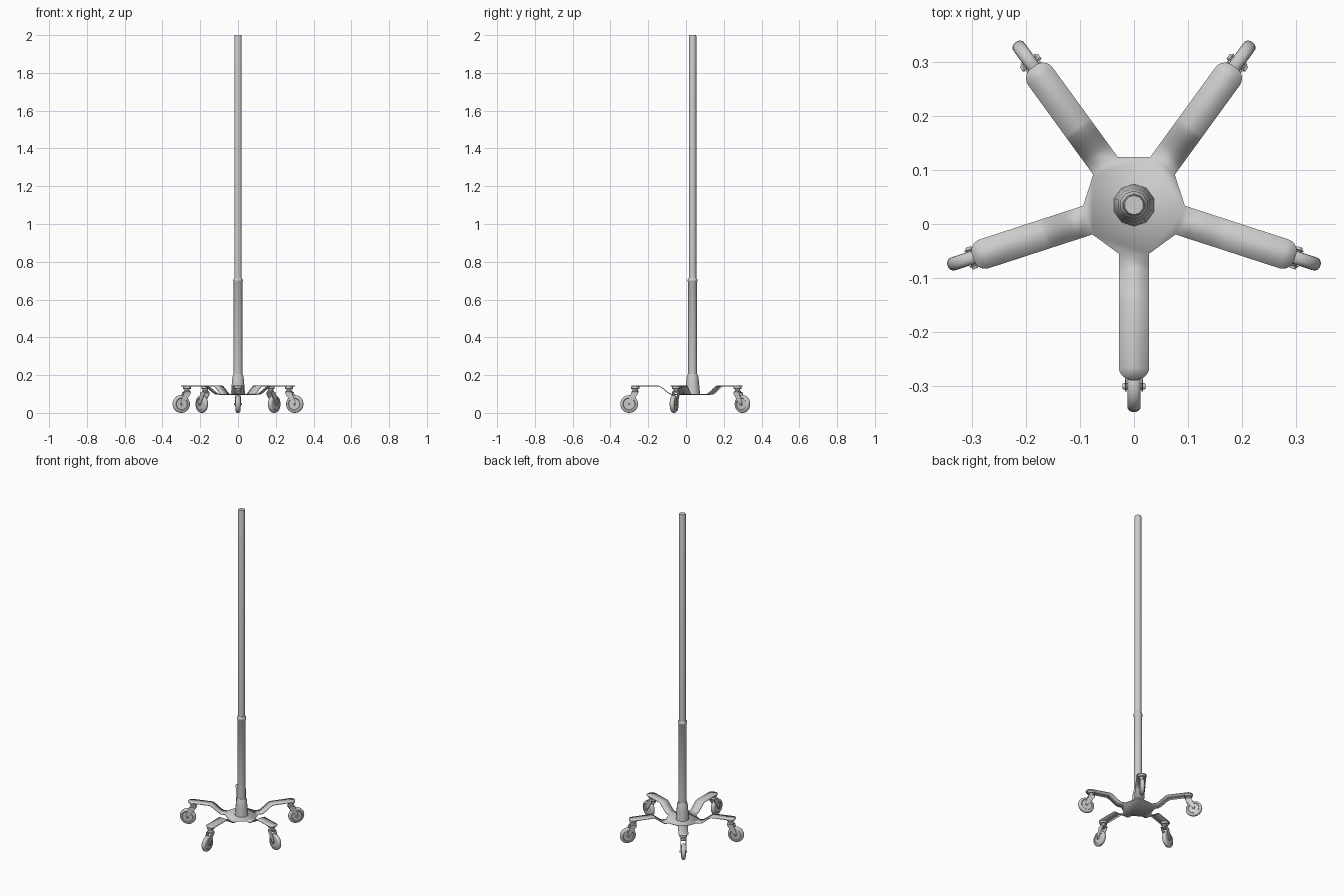
import bpy, bmesh, math
from mathutils import Matrix, Vector

if "Cube" in bpy.data.objects:
    bpy.data.objects.remove(bpy.data.objects["Cube"])

CY = 0.035            # pole centre in y
HALF_W = 0.028        # half width of an arm
# angle, arm tip distance, wheel axle distance, caster stem distance
ARMS = [(-90, 0.323, 0.336, 0.304), (-18, 0.314, 0.316, 0.284), (54, 0.317, 0.326, 0.294),
        (126, 0.317, 0.326, 0.294), (198, 0.314, 0.316, 0.284)]


def finish(name, bm, angle=35):
    bmesh.ops.recalc_face_normals(bm, faces=bm.faces[:])
    me = bpy.data.meshes.new(name)
    bm.to_mesh(me)
    bm.free()
    ob = bpy.data.objects.new(name, me)
    bpy.context.collection.objects.link(ob)
    bpy.ops.object.select_all(action='DESELECT')
    bpy.context.view_layer.objects.active = ob
    ob.select_set(True)
    bpy.ops.object.shade_smooth_by_angle(angle=math.radians(angle))
    return ob


def lathe(bm, profile, sides, matrix=Matrix(), start=0.0):
    """Closed solid of revolution from (radius, height) points."""
    rings = []
    for r, z in profile:
        rings.append([bm.verts.new(matrix @ Vector((
            r * math.cos(start + 2 * math.pi * i / sides),
            r * math.sin(start + 2 * math.pi * i / sides), z))) for i in range(sides)])
    for a, b in zip(rings, rings[1:]):
        for i in range(sides):
            j = (i + 1) % sides
            bm.faces.new((a[i], a[j], b[j], b[i]))
    bm.faces.new(rings[0][::-1])
    bm.faces.new(rings[-1])


def slab(bm, outline, y0, y1):
    """Extrude an (x, z) outline between two y values."""
    a = [bm.verts.new((x, y0, z)) for x, z in outline]
    b = [bm.verts.new((x, y1, z)) for x, z in outline]
    n = len(outline)
    bm.faces.new(a)
    bm.faces.new(b[::-1])
    for i in range(n):
        j = (i + 1) % n
        bm.faces.new((a[i], b[i], b[j], a[j]))


# telescopic pole
bm = bmesh.new()
at = Matrix.Translation((0, CY, 0))
lathe(bm, [(0.020, 0.69), (0.020, 1.992), (0.018, 2.0)], 10, at, math.pi / 2)
finish("upper_pole", bm, 40)

bm = bmesh.new()
lathe(bm, [(0.0245, 0.19), (0.0245, 0.695), (0.0265, 0.698), (0.0265, 0.706),
           (0.021, 0.714)], 10, at, math.pi / 2)
finish("lower_pole", bm, 40)

# flared socket on the hub
bm = bmesh.new()
lathe(bm, [(0.039, 0.10), (0.038, 0.115), (0.034, 0.16), (0.031, 0.19),
           (0.026, 0.205)], 10, at, math.pi / 2)
finish("pole_socket", bm, 40)

# five-armed sheet base: centre plate with bent, round-ended arms
bm = bmesh.new()
hub = []
for deg, tip, _, _ in ARMS:
    rot = Matrix.Translation((0, CY, 0)) @ Matrix.Rotation(math.radians(deg), 4, 'Z')
    # bend from the low hub up to the raised arm
    sections = [(0.09, HALF_W, 0.100)]
    for i in range(9):
        t = i / 8
        ease = 0.5 * t + 0.5 * t * t * (3 - 2 * t)
        sections.append((0.112 + 0.066 * t, HALF_W, 0.100 + 0.044 * ease))
    # rounded tip
    rad = 0.022
    for i in range(6):
        a = math.pi / 2 * i / 5
        sections.append((tip - rad + rad * math.sin(a),
                         HALF_W - rad + rad * math.cos(a), 0.144))
    prev = None
    for d, w, z in sections:
        pair = [bm.verts.new(rot @ Vector((d, s * w, z))) for s in (-1, 1)]
        if prev:
            bm.faces.new((prev[0], pair[0], pair[1], prev[1]))
        else:
            hub += pair
        prev = pair
bm.faces.new(hub)
base = finish("star_base", bm, 35)
solid = base.modifiers.new("thickness", 'SOLIDIFY')
solid.thickness = 0.004
solid.offset = -1

# casters: wheel, fork and swivel, pointing out along each arm
R = 0.047
axle = Matrix.Rotation(math.pi / 2, 4, 'X')
parts = []

bm = bmesh.new()
tread = [(0.012, 0.009), (0.030, 0.009), (0.033, 0.0125), (0.040, 0.012),
         (0.0445, 0.009), (R, 0.004)]
profile = [(r, -h) for r, h in tread] + [(r, h) for r, h in reversed(tread)]
lathe(bm, profile, 24, Matrix.Translation((0, 0, R)) @ axle)
parts.append(finish("caster_wheel", bm))

bm = bmesh.new()
cheek = [(-0.009, R), (-0.006, R - 0.007), (0.0, R - 0.010), (0.006, R - 0.007),
         (0.009, R), (0.004, R + 0.020), (-0.012, 0.110), (-0.048, 0.110),
         (-0.046, 0.098), (-0.030, 0.078)]
for s in (-1, 1):
    slab(bm, cheek, s * 0.0135, s * 0.0165)
slab(bm, [(-0.048, 0.106), (-0.012, 0.106), (-0.012, 0.111), (-0.048, 0.111)],
     -0.0165, 0.0165)
parts.append(finish("caster_fork", bm))

bm = bmesh.new()
lathe(bm, [(0.005, -0.021), (0.006, -0.019), (0.006, 0.019), (0.005, 0.021)], 10,
      Matrix.Translation((0, 0, R)) @ axle)
parts.append(finish("caster_axle", bm))

bm = bmesh.new()
lathe(bm, [(0.017, 0.108), (0.019, 0.113), (0.014, 0.118), (0.014, 0.126),
           (0.022, 0.128), (0.022, 0.141)], 16, Matrix.Translation((-0.032, 0, 0)))
parts.append(finish("caster_swivel", bm))

# place one caster under each arm
for n, (deg, _, reach, _) in enumerate(ARMS):
    for part in parts:
        ob = part if n == 0 else part.copy()
        if n:
            bpy.context.collection.objects.link(ob)
        a = math.radians(deg)
        ob.location = (reach * math.cos(a), CY + reach * math.sin(a), 0)
        ob.rotation_euler = (0, 0, a)
